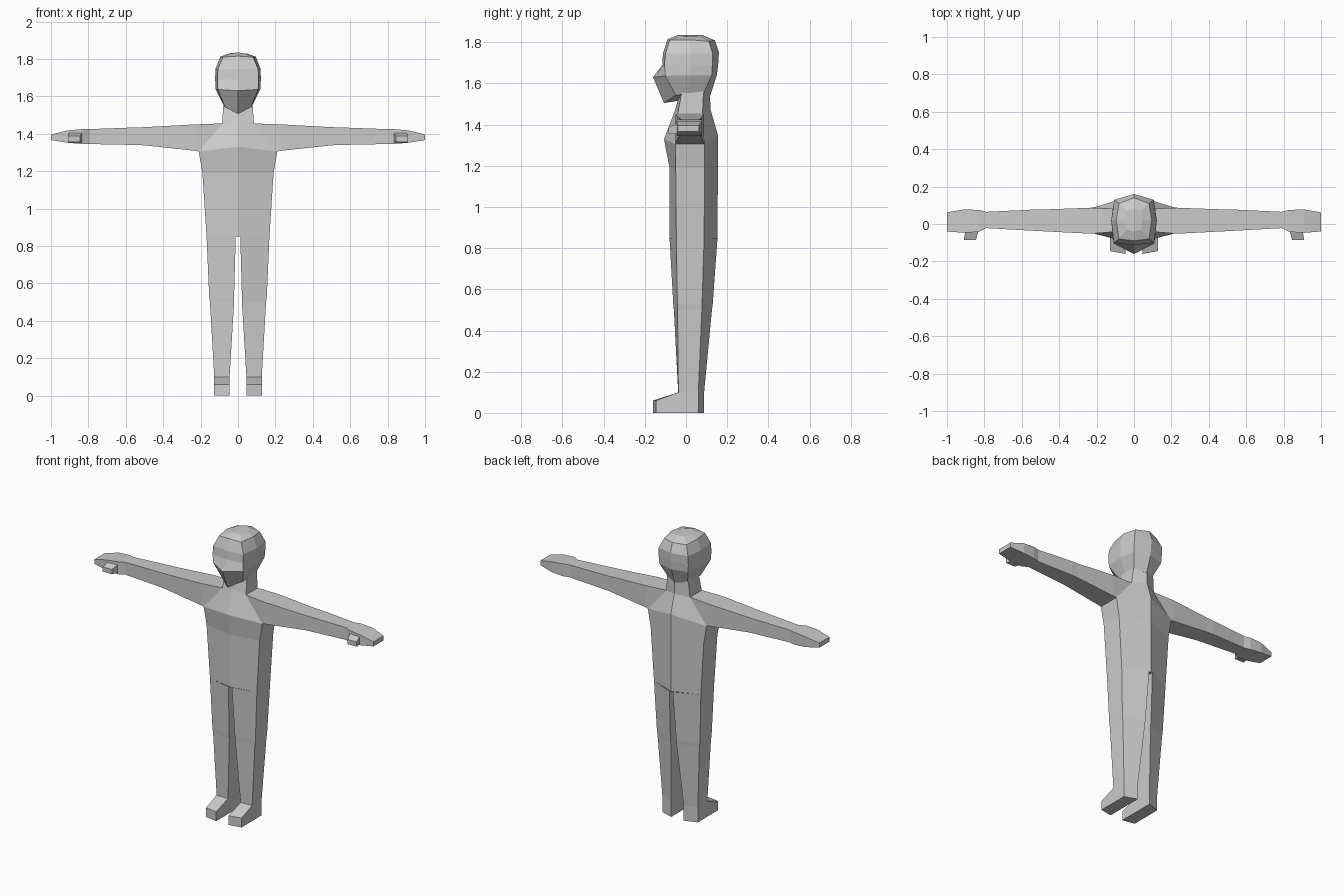
import bpy
import bmesh

if "Cube" in bpy.data.objects:
    bpy.data.objects.remove(bpy.data.objects["Cube"], do_unlink=True)

# One plain grey for the whole figure
grey = bpy.data.materials.new("plain grey")
grey.use_nodes = True
GREY = (0.6, 0.6, 0.6, 1)
grey.diffuse_color = GREY
grey.node_tree.nodes["Principled BSDF"].inputs["Base Color"].default_value = GREY


def loft(name, rings, closed=True, caps=(True, True)):
    """Skin the +x side through a list of rings, then mirror it."""
    bm = bmesh.new()
    loops = [[bm.verts.new(p) for p in ring] for ring in rings]
    n = len(rings[0])
    for a, b in zip(loops, loops[1:]):
        for i in range(n if closed else n - 1):
            j = (i + 1) % n
            bm.faces.new((a[i], a[j], b[j], b[i]))
    if caps[0]:
        bm.faces.new(loops[0][::-1])
    if caps[1]:
        bm.faces.new(loops[-1])
    bmesh.ops.recalc_face_normals(bm, faces=bm.faces)
    # Open half shells: make the faces point away from the mirror plane
    if not closed:
        if sum(f.normal.x * f.calc_area() for f in bm.faces) < 0:
            bmesh.ops.reverse_faces(bm, faces=bm.faces)
    mesh = bpy.data.meshes.new(name)
    bm.to_mesh(mesh)
    bm.free()
    mesh.materials.append(grey)
    obj = bpy.data.objects.new(name, mesh)
    bpy.context.collection.objects.link(obj)
    mod = obj.modifiers.new("Mirror", 'MIRROR')
    mod.use_clip = True
    mod.merge_threshold = 0.0005
    return obj


def arm_ring(x, y0, y1, z0, z1):
    return [(x, y0, z0), (x, y0, z1), (x, y1, z1), (x, y1, z0)]


def leg_ring(z, xi, xo, fi, fo, bo, bi):
    return [(xi, fi, z), (xo, fo, z), (xo, bo, z), (xi, bi, z)]


# Torso and neck: front centre, front side, back side, back centre
loft("torso_and_neck", [
    [(0, -.08, .85), (.168, -.047, .85), (.168, .088, .85), (0, .153, .85)],
    [(0, -.08, 1.19), (.19, -.05, 1.19), (.19, .09, 1.19), (0, .155, 1.19)],
    [(0, -.107, 1.33), (.21, -.052, 1.305), (.21, .09, 1.305), (0, .155, 1.35)],
    [(0, -.053, 1.47), (.085, -.04, 1.455), (.085, .08, 1.455), (0, .12, 1.47)],
    [(0, -.03, 1.56), (.078, -.02, 1.56), (.075, .085, 1.56), (0, .115, 1.56)],
], closed=False)

# Arms run from the slanted shoulder seam to the mitten hand
loft("arms", [
    [(.21, -.052, 1.305), (.085, -.04, 1.455), (.085, .08, 1.455), (.21, .09, 1.305)],
    arm_ring(.23, -.052, .087, 1.309, 1.45),
    arm_ring(.50, -.038, .077, 1.338, 1.435),
    arm_ring(.54, -.036, .077, 1.34, 1.434),
    arm_ring(.79, -.022, .065, 1.345, 1.425),
    arm_ring(.83, -.042, .075, 1.345, 1.425),
    arm_ring(.91, -.047, .078, 1.352, 1.418),
    arm_ring(1.0, -.04, .062, 1.366, 1.396),
], caps=(False, True))

# Thumbs
loft("thumbs", [
    [(.83, -.03, 1.352), (.90, -.03, 1.352), (.90, -.03, 1.41), (.83, -.03, 1.41)],
    [(.845, -.085, 1.357), (.91, -.085, 1.357), (.91, -.085, 1.388), (.845, -.085, 1.388)],
])

# Legs with a narrow knee band
loft("legs", [
    leg_ring(.85, .012, .168, -.08, -.047, .088, .153),
    leg_ring(.53, .021, .154, -.062, -.042, .078, .130),
    leg_ring(.50, .021, .150, -.059, -.041, .077, .126),
    leg_ring(.10, .045, .127, -.038, -.037, .06, .088),
    leg_ring(0, .045, .127, -.038, -.037, .06, .088),
], caps=(False, True))

# Feet
loft("feet", [
    [(.045, -.037, 0), (.127, -.037, 0), (.127, -.037, .10), (.045, -.037, .10)],
    [(.045, -.16, 0), (.127, -.145, 0), (.127, -.145, .06), (.045, -.16, .06)],
])

# Head: front centre, face corner, side, back corner, back centre
loft("head", [
    [(0, -.107, 1.505), (.07, -.05, 1.543), (.076, .01, 1.55), (.07, .085, 1.55), (0, .117, 1.54)],
    [(0, -.16, 1.63), (.108, -.10, 1.637), (.12, .02, 1.64), (.103, .125, 1.64), (0, .15, 1.64)],
    [(0, -.115, 1.69), (.109, -.105, 1.69), (.122, .02, 1.69), (.106, .128, 1.69), (0, .156, 1.69)],
    [(0, -.112, 1.745), (.108, -.10, 1.745), (.121, .02, 1.745), (.105, .13, 1.745), (0, .16, 1.75)],
    [(0, -.09, 1.815), (.08, -.08, 1.81), (.095, .02, 1.812), (.08, .11, 1.805), (0, .14, 1.81)],
    [(0, -.04, 1.835), (.04, -.03, 1.828), (.045, .02, 1.83), (.04, .07, 1.828), (0, .08, 1.835)],
], closed=False)
